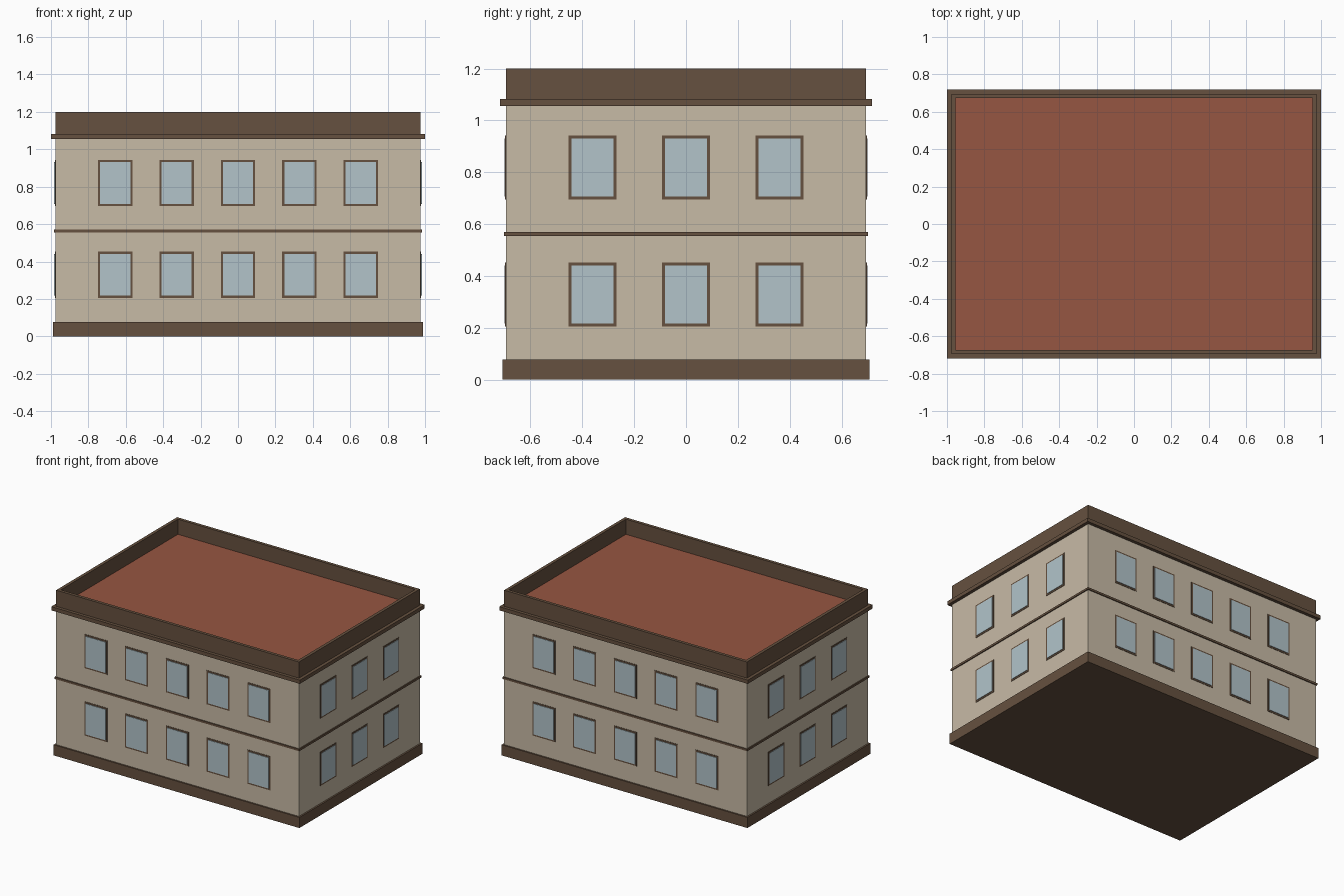
import bpy, bmesh, math
from mathutils import Matrix, Vector

if "Cube" in bpy.data.objects:
    bpy.data.objects.remove(bpy.data.objects["Cube"])


def mat(name, rgb):
    m = bpy.data.materials.new(name)
    m.diffuse_color = (*rgb, 1)
    m.use_nodes = True
    m.node_tree.nodes["Principled BSDF"].inputs["Base Color"].default_value = m.diffuse_color
    return m


WALL = mat("beige wall", (0.575, 0.495, 0.38))
TRIM = mat("brown trim", (0.133, 0.082, 0.05))
ROOF = mat("red roof", (0.305, 0.093, 0.054))
GLASS = mat("pale glass", (0.445, 0.552, 0.59))

HX, HY = 0.977, 0.695  # half size of the walls


def finish(name, bm, material):
    me = bpy.data.meshes.new(name)
    bm.to_mesh(me)
    bm.free()
    me.materials.append(material)
    ob = bpy.data.objects.new(name, me)
    bpy.context.collection.objects.link(ob)


def add_box(bm, centre, size, turn=Matrix()):
    m = turn @ Matrix.Translation(centre) @ Matrix.Diagonal((*size, 1))
    bmesh.ops.create_cube(bm, size=1, matrix=m)


def slab(name, grow, z0, z1, material):
    """Box covering the footprint, grown outwards by a margin."""
    bm = bmesh.new()
    add_box(bm, (0, 0, (z0 + z1) / 2), (2 * (HX + grow), 2 * (HY + grow), z1 - z0))
    finish(name, bm, material)


# Stacked layers of the building
slab("walls", 0, 0.03, 1.07, WALL)
slab("plinth", 0.012, 0, 0.077, TRIM)
slab("floor_band", 0.007, 0.555, 0.57, TRIM)
slab("cornice", 0.023, 1.056, 1.083, TRIM)
slab("roof", -0.02, 1.07, 1.09, ROOF)

# Parapet: rectangular ring, inset top with the middle removed
T = 0.032
bm = bmesh.new()
add_box(bm, (0, 0, 1.14), (2 * HX, 2 * HY, 0.12))
caps = [f for f in bm.faces if abs(f.normal.z) > 0.5]
bmesh.ops.inset_individual(bm, faces=caps, thickness=T)
bmesh.ops.bridge_loops(bm, edges=list({e for f in caps for e in f.edges}))
bmesh.ops.delete(bm, geom=caps, context='FACES_ONLY')
bmesh.ops.recalc_face_normals(bm, faces=bm.faces[:])
finish("parapet", bm, TRIM)

# Windows on all four sides: thin frame plate with a glass plate in front
frames, panes = bmesh.new(), bmesh.new()
for side in range(4):
    turn = Matrix.Rotation(side * math.pi / 2, 4, 'Z')
    dist, count, step = (HX, 3, 0.361) if side % 2 else (HY, 5, 0.328)
    for i in range(count):
        x = (i - (count - 1) / 2) * step
        for z in (0.329, 0.819):
            add_box(frames, (x, -dist, z), (0.184, 0.005, 0.247), turn)
            add_box(panes, (x, -dist, z), (0.161, 0.012, 0.224), turn)
finish("window_frames", frames, TRIM)
finish("window_panes", panes, GLASS)
